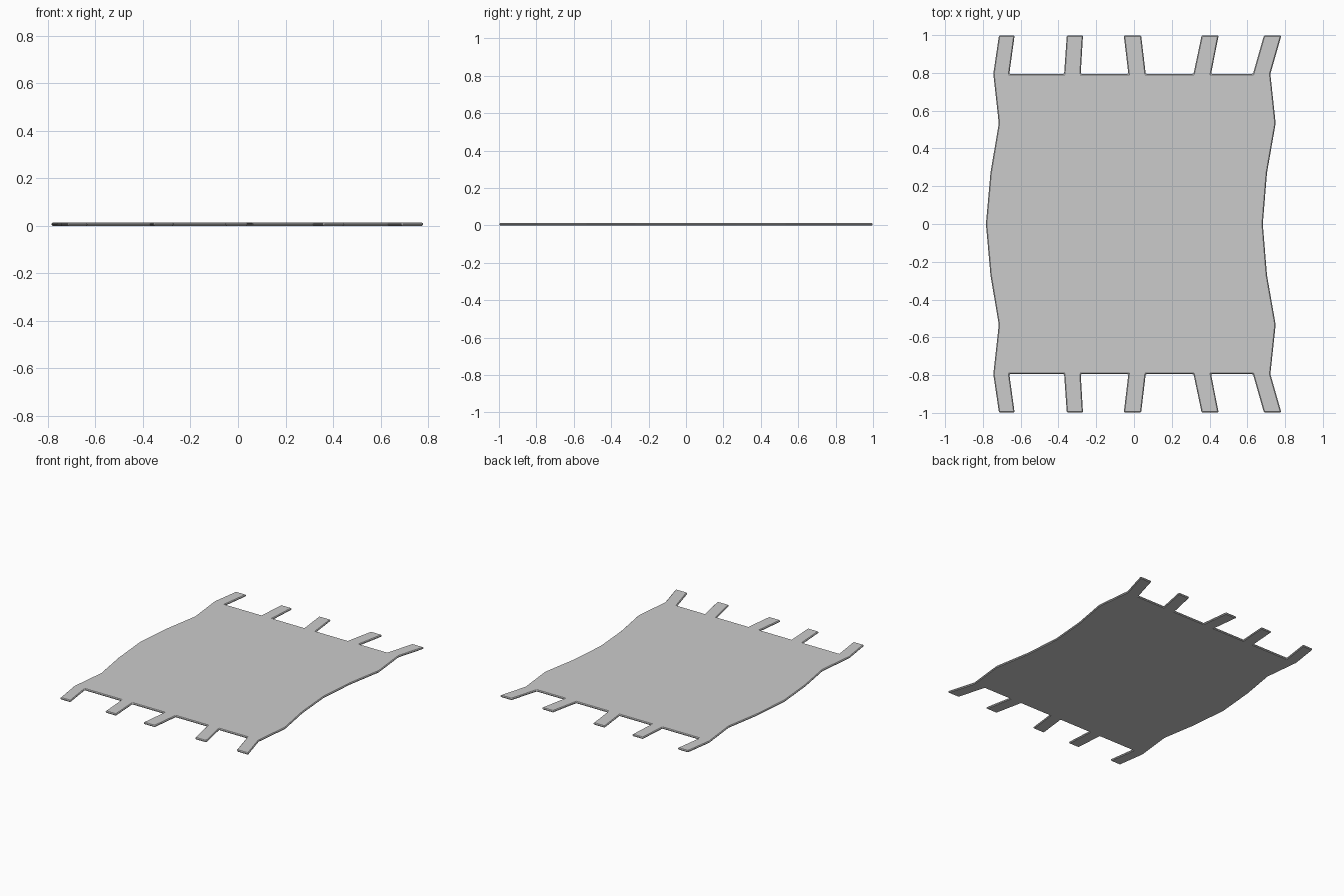
import bpy, bmesh

if "Cube" in bpy.data.objects:
    bpy.data.objects.remove(bpy.data.objects["Cube"])

THICK = 0.014
BASE_Y, TIP_Y = 0.795, 0.998

# fringe strands: (base left, base right, tip left, tip right)
STRANDS = [
    (-0.745, -0.66, -0.715, -0.632),
    (-0.37, -0.282, -0.356, -0.27),
    (-0.03, 0.062, -0.054, 0.038),
    (0.315, 0.408, 0.358, 0.448),
    (0.63, 0.722, 0.688, 0.78),
]
# wavy side edges from the middle towards the fringe
RIGHT = [(0.682, 0), (0.704, 0.27), (0.75, 0.533)]
LEFT = [(-0.716, 0.533), (-0.76, 0.27), (-0.784, 0)]

# back half of the outline, counter-clockwise from right to left
half = list(RIGHT)
for bl, br, tl, tr in reversed(STRANDS):
    half += [(br, BASE_Y), (tr, TIP_Y), (tl, TIP_Y), (bl, BASE_Y)]
half += LEFT

# front half is the mirror image
outline = half + [(x, -y) for x, y in reversed(half[1:-1])]

# rug slab
bm = bmesh.new()
face = bm.faces.new([bm.verts.new((x, y, 0)) for x, y in outline])
ext = bmesh.ops.extrude_face_region(bm, geom=[face])
top = [g for g in ext["geom"] if isinstance(g, bmesh.types.BMVert)]
bmesh.ops.translate(bm, verts=top, vec=(0, 0, THICK))
bmesh.ops.recalc_face_normals(bm, faces=bm.faces)
mesh = bpy.data.meshes.new("rug")
bm.to_mesh(mesh)
bm.free()
rug = bpy.data.objects.new("rug", mesh)
bpy.context.collection.objects.link(rug)

# chamfered edges
bevel = rug.modifiers.new("edge_chamfer", "BEVEL")
bevel.width = 0.005
bevel.segments = 1
bevel.limit_method = "ANGLE"
bevel.angle_limit = 0.6
